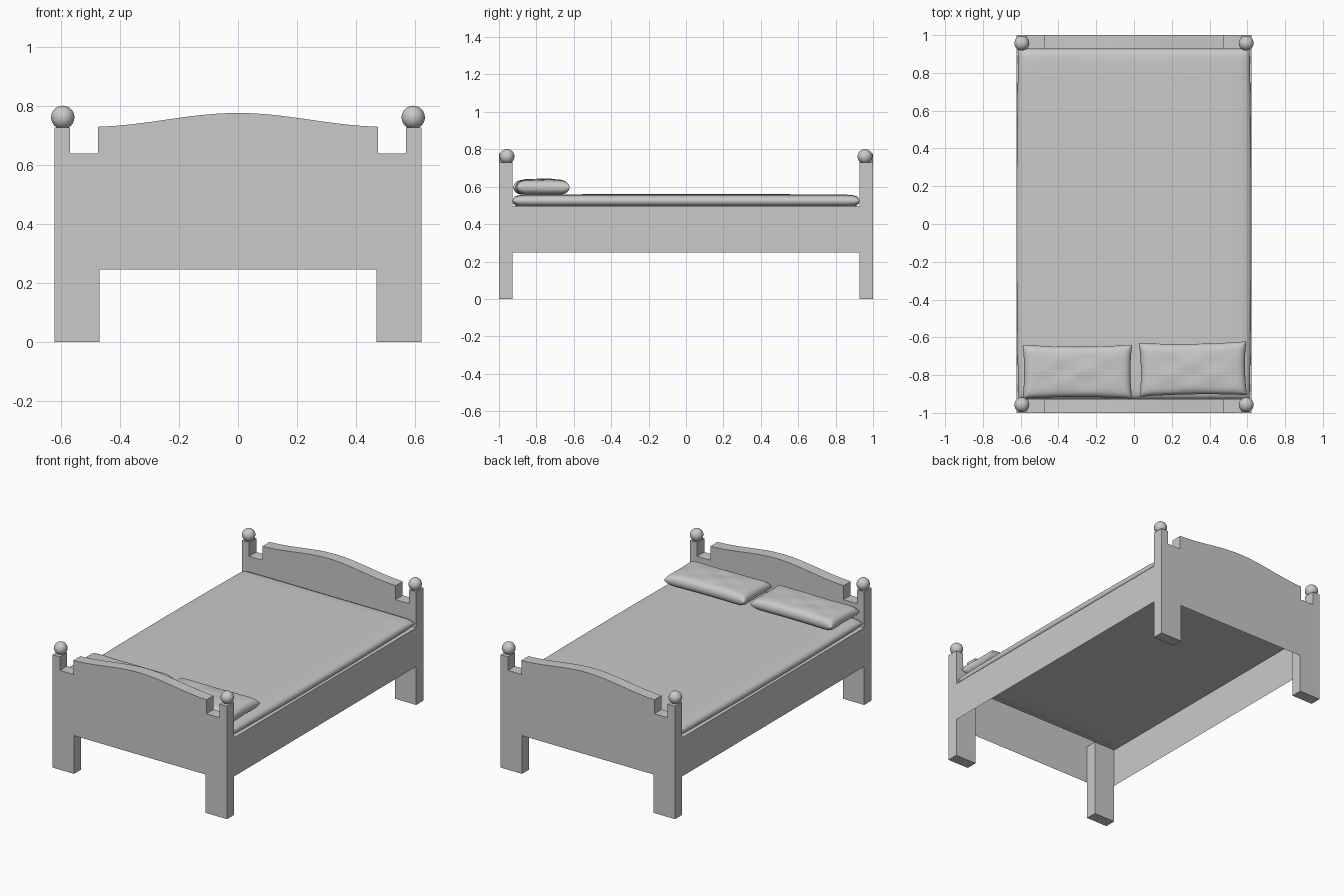
import bpy, bmesh, math
from mathutils import Matrix

if "Cube" in bpy.data.objects:
    bpy.data.objects.remove(bpy.data.objects["Cube"])

grey = bpy.data.materials.new("plain grey")
grey.diffuse_color = (0.59, 0.59, 0.59, 1)
grey.use_nodes = True
grey.node_tree.nodes["Principled BSDF"].inputs["Base Color"].default_value = grey.diffuse_color
W, DECK = 0.622, 0.497          # half width, height of the bed deck


def make(name, bm, smooth=None, recalc=True):
    """Turn a bmesh into a named object, optionally smooth by angle (degrees)."""
    if recalc:
        bmesh.ops.recalc_face_normals(bm, faces=bm.faces)
    me = bpy.data.meshes.new(name)
    bm.to_mesh(me)
    bm.free()
    me.materials.append(grey)
    ob = bpy.data.objects.new(name, me)
    bpy.context.collection.objects.link(ob)
    if smooth:
        bpy.ops.object.select_all(action='DESELECT')
        ob.select_set(True)
        bpy.context.view_layer.objects.active = ob
        bpy.ops.object.shade_smooth_by_angle(angle=math.radians(smooth))


def box(x0, x1, y0, y1, z0, z1):
    bm = bmesh.new()
    m = Matrix.Translation(((x0 + x1) / 2, (y0 + y1) / 2, (z0 + z1) / 2)) @ \
        Matrix.Diagonal((x1 - x0, y1 - y0, z1 - z0, 1))
    bmesh.ops.create_cube(bm, size=1, matrix=m)
    return bm


def sheet(name, corners):
    bm = bmesh.new()
    bm.faces.new([bm.verts.new(c) for c in corners])
    make(name, bm, recalc=False)


def arch(t):
    """Top edge of an end board, t = -1..1 across its width."""
    return 0.73 + 0.018 * (1 + math.cos(math.pi * t)) + 0.011 * (1 - abs(t) ** 1.5)


def end_board(name, s):
    """Hollow upper board with posts, notches and arch, open underneath."""
    half = [(W, DECK), (W, 0.728), (0.57, 0.728), (0.57, 0.64), (0.475, 0.64)]
    n = 32
    ts = [1 - 2 * i / n for i in range(n + 1)]
    outline = half + [(0.475 * t, arch(t)) for t in ts] + \
        [(-x, z) for x, z in reversed(half)]
    bm = bmesh.new()
    face = bm.faces.new([bm.verts.new((x, s, z)) for x, z in outline])
    ext = bmesh.ops.extrude_face_region(bm, geom=[face], use_keep_orig=True)
    verts = [v for v in ext["geom"] if isinstance(v, bmesh.types.BMVert)]
    bmesh.ops.translate(bm, verts=verts, vec=(0, -0.073 * s, 0))
    bmesh.ops.recalc_face_normals(bm, faces=bm.faces)
    under = [f for f in bm.faces if all(v.co.z < DECK + 0.001 for v in f.verts)]
    bmesh.ops.delete(bm, geom=under, context='FACES_ONLY')
    make(name, bm, recalc=False)


def cushion(name, centre, size, power, pinch, crown, crease=0, turn=0, phase=0):
    """Closed cushion: two domed sheets; power sets how square the edges are,
    pinch draws the sides in, crown and crease shape the top."""
    nu, nv = 48, 40
    bm = bmesh.new()
    for side in (1, -1):
        rows = []
        for i in range(nu + 1):
            u = math.sin(math.pi / 2 * (2 * i / nu - 1))
            row = []
            for j in range(nv + 1):
                v = math.sin(math.pi / 2 * (2 * j / nv - 1))
                dome = math.sqrt(max(0, (1 - abs(u) ** power[0]) * (1 - abs(v) ** power[1])))
                x = size[0] * u * (1 - pinch[0] * (1 - v * v))
                y = size[1] * v * (1 - pinch[1] * (1 - u * u))
                z = side * size[2] * dome
                if side > 0:
                    wave = math.sin(7 * u + phase) * math.cos(6 * v - phase)
                    z += dome * (1 - u * u) * (1 - v * v) * (crown + crease * wave)
                row.append(bm.verts.new((x, y, z)))
            rows.append(row)
        for i in range(nu):
            for j in range(nv):
                bm.faces.new((rows[i][j], rows[i + 1][j],
                              rows[i + 1][j + 1], rows[i][j + 1]))
    bmesh.ops.remove_doubles(bm, verts=bm.verts, dist=0.0002)
    bmesh.ops.transform(bm, verts=bm.verts,
                        matrix=Matrix.Translation(centre) @ Matrix.Rotation(turn, 4, 'Z'))
    make(name, bm, 80)


# Headboard and footboard with the thin panels below them
for s, end in ((-1, "head"), (1, "foot")):
    end_board(end + "board", s)
    sheet(end + "_lower_panel", [(s * W, s, 0.247), (-s * W, s, 0.247),
                                 (-s * W, s, DECK), (s * W, s, DECK)])

# Legs, ball finials and thin side rails
for sx, side in ((-1, "left"), (1, "right")):
    for sy, end in ((-1, "head"), (1, "foot")):
        xs = sorted((sx * 0.47, sx * W))
        ys = sorted((sy * 0.927, sy * 1.0))
        make(f"{end}_{side}_leg", box(*xs, *ys, 0, DECK))
        bm = bmesh.new()
        bmesh.ops.create_uvsphere(bm, u_segments=32, v_segments=16, radius=0.0395,
                                  matrix=Matrix.Translation((sx * 0.594, sy * 0.957, 0.762)))
        make(f"{end}_{side}_finial", bm, 40)
    sheet(f"{side}_rail", [(sx * W, -sx * 0.927, 0.248), (sx * W, sx * 0.927, 0.248),
                           (sx * W, sx * 0.927, DECK), (sx * W, -sx * 0.927, DECK)])

# Deck under the mattress
sheet("deck", [(-W, -0.927, DECK), (W, -0.927, DECK), (W, 0.927, DECK), (-W, 0.927, DECK)])

# Mattress: soft-edged, bulging slightly at the long sides
cushion("mattress", (0, 0, 0.524), (0.612, 0.927, 0.033), (26, 50), (-0.016, 0), 0.004)

# Pillows
cushion("left_pillow", (-0.30, -0.782, 0.596), (0.29, 0.142, 0.039),
        (14, 8), (0.03, 0.06), 0.006, 0.003, 0.0, 0.3)
cushion("right_pillow", (0.312, -0.768, 0.596), (0.284, 0.142, 0.039),
        (14, 8), (0.03, 0.06), 0.006, 0.003, 0.015, 1.7)
